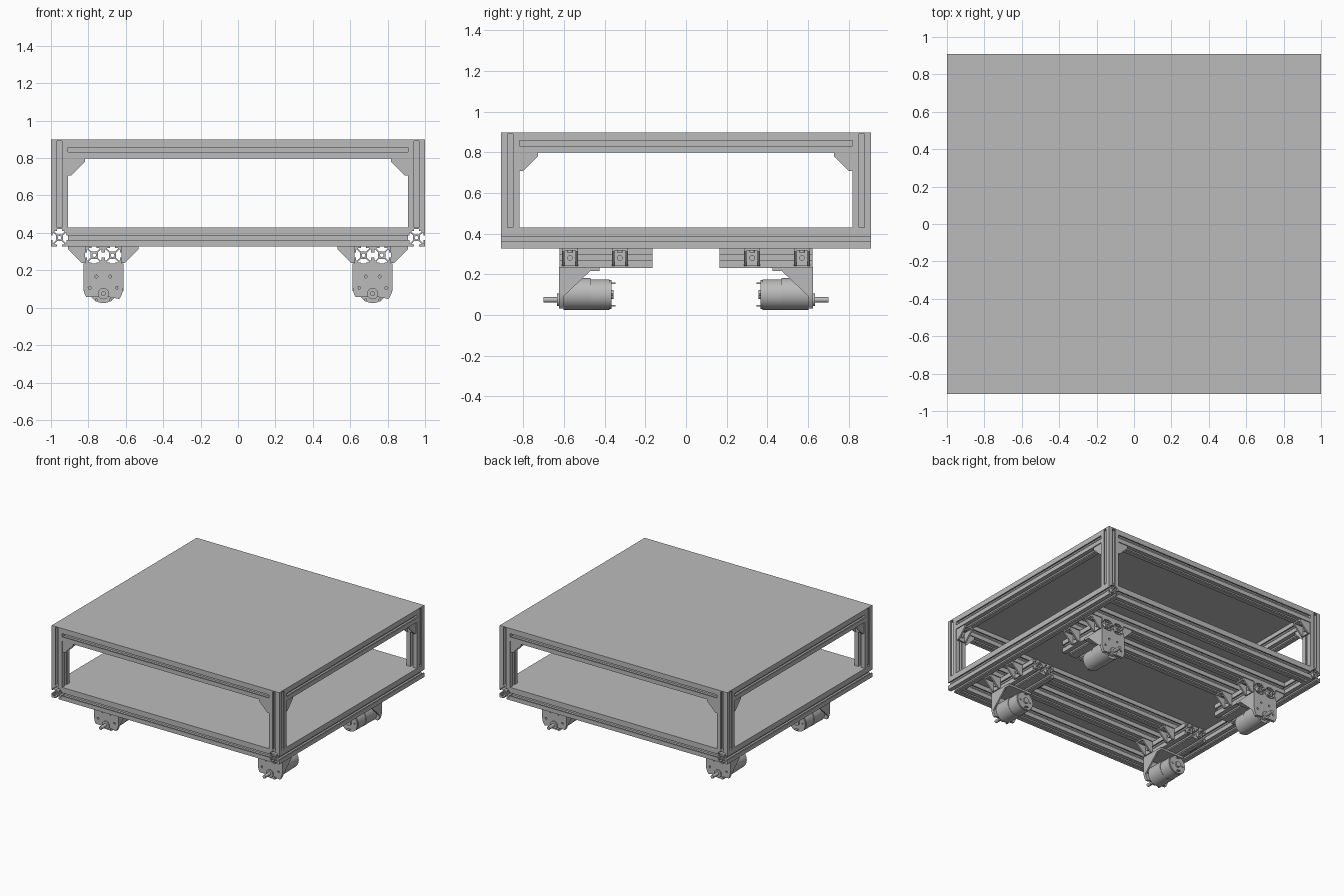
import bpy, bmesh, math
from mathutils import Matrix, Vector

cube = bpy.data.objects.get("Cube")
if cube:
    bpy.data.objects.remove(cube)

grey = bpy.data.materials.new("aluminium grey")
grey.use_nodes = True
colour = (0.5, 0.5, 0.5, 1)
grey.diffuse_color = colour
grey.node_tree.nodes["Principled BSDF"].inputs["Base Color"].default_value = colour

X, Y, Z = Vector((1, 0, 0)), Vector((0, 1, 0)), Vector((0, 0, 1))
UP = 20  # outlines are filled at a larger scale for accuracy
made = []


def part(name, pieces):
    """Object from prisms: (outlines, centre, u axis, v axis, depth)."""
    total = bmesh.new()
    for loops, centre, u, v, depth in pieces:
        bm = bmesh.new()
        for loop in loops:
            vs = [bm.verts.new((a * UP, b * UP, 0)) for a, b in loop]
            for i, vert in enumerate(vs):
                bm.edges.new((vs[i - 1], vert))
        bmesh.ops.triangle_fill(bm, use_beauty=True, edges=bm.edges[:], normal=Z)
        ext = bmesh.ops.extrude_face_region(bm, geom=bm.faces[:], use_keep_orig=True)
        w = u.cross(v) * depth
        top = {e for e in ext["geom"] if isinstance(e, bmesh.types.BMVert)}
        for vert in bm.verts:
            a, b = vert.co.x / UP, vert.co.y / UP
            vert.co = Vector(centre) + u * a + v * b + w * (0.5 if vert in top else -0.5)
        bmesh.ops.recalc_face_normals(bm, faces=bm.faces[:])
        tmp = bpy.data.meshes.new("tmp")
        bm.to_mesh(tmp)
        bm.free()
        total.from_mesh(tmp)
        bpy.data.meshes.remove(tmp)
    mesh = bpy.data.meshes.new(name)
    total.to_mesh(mesh)
    total.free()
    mesh.materials.append(grey)
    obj = bpy.data.objects.new(name, mesh)
    bpy.context.collection.objects.link(obj)
    made.append(obj)
    return obj


def circle(r, a=0, b=0, n=32):
    return [(a + r * math.cos(2 * math.pi * i / n), b + r * math.sin(2 * math.pi * i / n))
            for i in range(n)]


def rect(a0, a1, b0, b1):
    return [(a0, b0), (a1, b0), (a1, b1), (a0, b1)]


def slot_profile(size):
    """Square section with a T slot in each side and a bore."""
    half = [(1, -1), (1, -.28), (.8, -.28), (.8, -.6), (.7, -.6), (.4, -.3)]
    side = half + [(a, -b) for a, b in half[:0:-1]]
    pts = []
    for _ in range(4):
        pts += [(a * size / 2, b * size / 2) for a, b in side]
        side = [(-b, a) for a, b in side]
    return [pts, circle(size * .1, n=12)]


W = .092
TOP, DECK, UNDER = .89, .42, .33
PX, PY = 1 - W / 2, .91 - W / 2


def rail(name, centre, axis, length, size=W):
    u, v = {"x": (Y, Z), "y": (Z, X), "z": (X, Y)}[axis]
    return part(name, [(slot_profile(size), centre, u, v, length)])


def bracket(name, corner, u, v, s=.09, width=.078):
    """Corner bracket: two legs, two cheeks and a bolt on each leg."""
    c, w, t = Vector(corner), u.cross(v), .012
    cheek = [(0, 0), (s, 0), (s, .018), (.018, s), (0, s)]
    pieces = [([rect(0, s, 0, t)], c, u, v, width), ([rect(0, t, 0, s)], c, u, v, width)]
    for k in (-1, 1):
        pieces.append(([cheek], c + w * k * (width - t) / 2, u, v, t))
    pieces.append(([circle(.014, n=16)], c + u * s * .55 + v * .016, w, u, .012))
    pieces.append(([circle(.014, n=16)], c + v * s * .55 + u * .016, v, w, .012))
    part(name, pieces)


# Plates
part("top_plate", [([rect(-1, 1, -.91, .91)], (0, 0, TOP + .004), X, Y, .008)])
part("lower_plate", [([rect(-1, 1, -.91, .91)], (0, 0, DECK + .005), X, Y, .01)])

# Frame rails
for s, end in ((-1, "front"), (1, "back")):
    rail(end + "_top_rail", (0, s * PY, TOP - W / 2), "x", 2 - 2 * W)
    rail(end + "_lower_rail", (0, s * PY, DECK - W / 2), "x", 2 - 2 * W)
    for y, kind in ((.57, "outer"), (.325, "inner")):
        rail(f"{end}_{kind}_cross_rail", (0, s * y, DECK - W / 2), "x", 2 - 2 * W)
for s, side in ((-1, "right"), (1, "left")):
    rail(side + "_top_rail", (s * PX, 0, TOP - W / 2), "y", 1.82 - 2 * W)
    rail(side + "_lower_rail", (s * PX, 0, DECK - W / 2), "y", 1.82)


def motor_unit(tag, sx, sy):
    x = sx * .72
    out = Y * sy  # outward direction

    def at(y, z, dx=0):
        return Vector((x + dx, sy * y, z))

    # Motor mount: rounded face plate, flange and two cheeks
    r, zc = .107, .112
    face = [(r * math.cos(a), r * math.sin(a))
            for a in (math.pi * (1 + i / 24) for i in range(25))]
    face += [(r, .235 - zc), (-r, .235 - zc)]
    holes = [circle(.008, a * .037, b * .063 - .008, 12) for a in (-1, 1) for b in (-1, 1)]
    holes += [circle(.008, a * .073, -.006, 12) for a in (-1, 1)]
    holes.append(rect(-.03, .03, -.055, .055))
    cheek = [(.604, .235), (.425, .235), (.425, .217), (.47, .217), (.604, .09)]
    pieces = [([face] + holes, at(.614, zc), X, Z, .022),
              ([rect(-r, r, .425, .604)], (x, 0, .226), X, out, .018)]
    for k in (-1, 1):
        pieces.append(([cheek], (x + k * (r - .006), 0, 0), out, Z, .012))
    part(tag + "_motor_mount", pieces)

    # Gear motor: stacked discs along the shaft axis
    def disc(radius, y0, y1, z, dx=0, n=40):
        return ([circle(radius, n=n)], at((y0 + y1) / 2, z, dx), X, Z, y1 - y0)
    part(tag + "_gearbox", [disc(.079, .47, .603, .104)])
    part(tag + "_motor", [disc(.075, .375, .47, .101), disc(.071, .367, .375, .101),
                          disc(.022, .355, .367, .101, n=20)]
         + [disc(.008, .36, .367, .101, k * .045, 10) for k in (-1, 1)]
         + [([rect(-.012, .012, -.003, .003)], at(.36, .101 + k * .055), X, Z, .026)
            for k in (-1, 1)])
    part(tag + "_shaft", [disc(.03, .603, .634, .075), disc(.013, .63, .7, .075, n=20)])


# Corner assemblies
for sx, side in ((-1, "right"), (1, "left")):
    for sy, end in ((-1, "front"), (1, "back")):
        tag = f"{end}_{side}"
        rail(tag + "_post", (sx * PX, sy * PY, (DECK + .01 + TOP) / 2), "z", TOP - DECK - .01)
        bracket(tag + "_top_bracket_x", (sx * (1 - W), sy * PY, TOP - W), X * -sx, -Z)
        bracket(tag + "_top_bracket_y", (sx * PX, sy * (.91 - W), TOP - W), Y * -sy, -Z)
        # Paired motor rails hung below the cross rails
        S = .098
        for k, kind in ((-1, "inner"), (1, "outer")):
            xr = sx * (.72 + k * S / 2)
            rail(f"{tag}_{kind}_motor_rail", (xr, sy * .393, UNDER - S / 2), "y", .455, S)
            for y in (.57, .325):
                bracket(f"{tag}_{kind}_motor_rail_bracket",
                        (sx * (.72 + k * S), sy * y, UNDER), X * sx * k, -Z)
        motor_unit(tag, sx, sy)

# Smooth round parts, keep hard edges
bpy.ops.object.select_all(action="DESELECT")
for obj in made:
    obj.select_set(True)
bpy.context.view_layer.objects.active = made[0]
bpy.ops.object.shade_smooth_by_angle(angle=math.radians(30))
